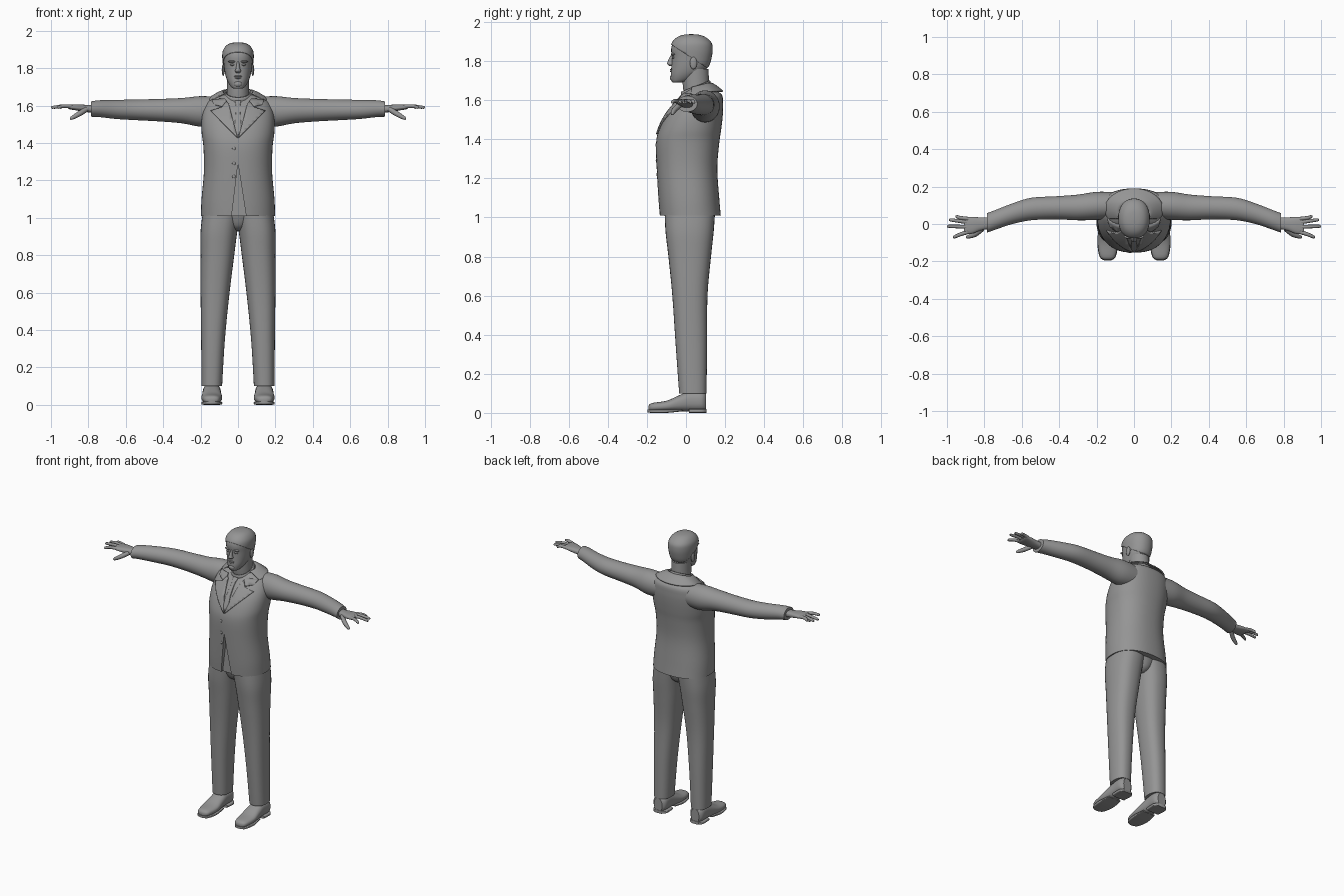
import bpy, bmesh, math
from mathutils import Vector
from mathutils.bvhtree import BVHTree

if "Cube" in bpy.data.objects:
    bpy.data.objects.remove(bpy.data.objects["Cube"], do_unlink=True)

grey = bpy.data.materials.new("plain_grey")
grey.use_nodes = True
grey.diffuse_color = (0.3, 0.3, 0.3, 1)
grey.node_tree.nodes["Principled BSDF"].inputs["Base Color"].default_value = (0.3, 0.3, 0.3, 1)


def finish(name, bm, mirror=False, thick=0, angle=40):
    """Turn a bmesh into a smooth shaded object, optionally mirrored and thickened."""
    bmesh.ops.recalc_face_normals(bm, faces=bm.faces[:])
    me = bpy.data.meshes.new(name)
    bm.to_mesh(me)
    bm.free()
    me.materials.append(grey)
    me.shade_smooth()
    me.set_sharp_from_angle(angle=math.radians(angle))
    ob = bpy.data.objects.new(name, me)
    bpy.context.collection.objects.link(ob)
    if thick:
        mod = ob.modifiers.new("thickness", "SOLIDIFY")
        mod.thickness, mod.offset = thick, 0
    if mirror:
        ob.modifiers.new("mirror", "MIRROR")
    return ob


def spline(rows, steps):
    """Catmull-Rom through the rows of section extents."""
    out = []
    for i in range(len(rows) - 1):
        p0, p1 = rows[max(i - 1, 0)], rows[i]
        p2, p3 = rows[i + 1], rows[min(i + 2, len(rows) - 1)]
        for k in range(steps):
            t = k / steps
            out.append([b + t / 2 * (c - a + t * (2*a - 5*b + 4*c - d + t * (3*b - a - 3*c + d)))
                        for a, b, c, d in zip(p0, p1, p2, p3)])
    return out + [list(rows[-1])]


def loft_mesh(rows, axis="z", power=2.0, seg=32, steps=4, cap=True):
    """Rows: position on axis, then low and high extent on the other two axes."""
    bm = bmesh.new()
    rings = []
    for pos, u0, u1, v0, v1 in spline(rows, steps):
        ring = []
        for s in range(seg):
            a = math.tau * s / seg
            c, d = math.cos(a), math.sin(a)
            c = math.copysign(abs(c) ** (2 / power), c)
            d = math.copysign(abs(d) ** (2 / power), d)
            u, v = (u0 + u1 + (u1 - u0) * c) / 2, (v0 + v1 + (v1 - v0) * d) / 2
            ring.append(bm.verts.new({"x": (pos, u, v), "y": (u, pos, v), "z": (u, v, pos)}[axis]))
        rings.append(ring)
    for a, b in zip(rings, rings[1:]):
        for i in range(seg):
            j = (i + 1) % seg
            bm.faces.new((a[i], a[j], b[j], b[i]))
    if cap:
        bm.faces.new(rings[0])
        bm.faces.new(rings[-1])
    return bm


def loft(name, rows, mirror=False, **kw):
    return finish(name, loft_mesh(rows, **kw), mirror)


def sym(rows):
    """Rows given as z, half width, front y, back y."""
    return [(z, -w, w, f, b) for z, w, f, b in rows]


def blob(name, centre, size, mirror=False):
    bm = bmesh.new()
    bmesh.ops.create_uvsphere(bm, u_segments=16, v_segments=10, radius=1)
    for v in bm.verts:
        v.co = Vector(centre) + v.co * Vector(size)
    return finish(name, bm, mirror)


def tube(name, points, radii):
    """Tapered finger through a few points."""
    bm = bmesh.new()
    prev = None
    for p, r in spline([(*p, r) for p, r in zip(points, radii)], 3) and \
            [(q[:3], q[3]) for q in spline([(*p, r) for p, r in zip(points, radii)], 3)]:
        side = (Vector(points[-1]) - Vector(points[0])).cross((0, 0, 1)).normalized()
        up = side.cross(Vector(points[-1]) - Vector(points[0])).normalized()
        ring = [bm.verts.new(Vector(p) + r * (side * math.cos(a) + up * math.sin(a)))
                for a in [math.tau * i / 10 for i in range(10)]]
        if prev:
            for i in range(10):
                j = (i + 1) % 10
                bm.faces.new((prev[i], prev[j], ring[j], ring[i]))
        prev = ring
    bm.faces.new(prev)
    return finish(name, bm, True, angle=60)


# Jacket body
jacket = loft("jacket", sym([
    (1.01, .198, -.135, .178), (1.1, .195, -.142, .17), (1.25, .182, -.15, .16),
    (1.38, .185, -.153, .17), (1.45, .194, -.138, .18), (1.52, .195, -.105, .188),
    (1.58, .185, -.06, .19), (1.63, .155, -.015, .182), (1.66, .08, .015, .13)]), power=2.3, seg=48)
chest = BVHTree.FromPolygons([v.co for v in jacket.data.vertices],
                             [p.vertices[:] for p in jacket.data.polygons])

# Open front below the lowest button
bm = bmesh.new()
front = bm.faces.new([bm.verts.new(p) for p in [(0, -.2, 1.29), (-.035, -.2, 1), (.045, -.2, 1)]])
out = bmesh.ops.extrude_face_region(bm, geom=[front])["geom"]
bmesh.ops.translate(bm, vec=(0, .082, 0), verts=[g for g in out if isinstance(g, bmesh.types.BMVert)])
cutter = finish("front_cutter", bm)
cutter.hide_render = True
cut = jacket.modifiers.new("opening", "BOOLEAN")
cut.object, cut.operation, cut.solver = cutter, "DIFFERENCE", "EXACT"
bpy.context.view_layer.objects.active = jacket
bpy.ops.object.modifier_apply(modifier=cut.name)
bpy.data.objects.remove(cutter, do_unlink=True)
jacket.data.set_sharp_from_angle(angle=math.radians(40))


def patch(name, outline, mirror=False, lift=.002, thick=.009):
    """Cloth plate laid on the chest from a front outline."""
    bm = bmesh.new()
    bm.faces.new([bm.verts.new((x, 0, z)) for x, z in outline])
    for axis, start, count in (((1, 0, 0), -.05, 12), ((0, 0, 1), 1.2, 24)):
        for i in range(count):
            bmesh.ops.bisect_plane(bm, geom=bm.verts[:] + bm.edges[:] + bm.faces[:],
                                   plane_co=Vector(axis) * (start + i * .02), plane_no=axis)
    for v in bm.verts:
        hit = chest.ray_cast(Vector((v.co.x, -1, v.co.z)), Vector((0, 1, 0)))[0]
        v.co.y = (hit.y if hit else .05) - lift
    return finish(name, bm, mirror, thick)


# Lapels, tie and buttons
patch("lapel", [(.002, 1.425), (.145, 1.57), (.085, 1.59), (.062, 1.62), (.05, 1.61)], True, .004)
patch("collar_front", [(.085, 1.594), (.13, 1.605), (.14, 1.63), (.07, 1.635), (.062, 1.622)], True, .004)
patch("tie", [(0, 1.435), (.018, 1.47), (.01, 1.59), (.017, 1.625), (-.017, 1.625), (-.01, 1.59), (-.018, 1.47)])
for z in (1.37, 1.29, 1.22):
    y = chest.ray_cast(Vector((-.022, -1, z)), Vector((0, 1, 0)))[0].y
    blob("button", (-.022, y, z), (.009, .004, .009))


def collar(name, rows, slope, front_y, thick):
    """Neck ring that drops toward the front."""
    bm = loft_mesh(sym(rows), cap=False, seg=40)
    bmesh.ops.bisect_plane(bm, geom=bm.verts[:] + bm.edges[:] + bm.faces[:],
                           plane_co=(0, front_y, 0), plane_no=(0, -1, 0), clear_outer=True)
    for v in bm.verts:
        v.co.z -= max(0, .12 - v.co.y) * slope
    finish(name, bm, thick=thick)


collar("jacket_collar", [(1.65, .085, .005, .125), (1.685, .083, .005, .122),
                         (1.675, .11, -.01, .15), (1.645, .155, -.03, .188)], .25, .03, .008)
collar("shirt_collar", [(1.63, .076, -.015, .125), (1.70, .066, -.022, .12)], .4, -.1, .008)

# Sleeves and hands
loft("sleeve", [
    (.1, .03, .17, 1.49, 1.645), (.2, .022, .172, 1.487, 1.65), (.3, .02, .157, 1.505, 1.64),
    (.42, .025, .148, 1.515, 1.635), (.55, .02, .14, 1.522, 1.632), (.65, 0, .11, 1.528, 1.63),
    (.74, -.03, .075, 1.538, 1.628), (.785, -.046, .058, 1.54, 1.622)], True, axis="x")
loft("hand", [
    (.77, -.025, .035, 1.56, 1.602), (.82, -.035, .035, 1.566, 1.604),
    (.86, -.05, .038, 1.573, 1.606), (.9, -.055, .036, 1.58, 1.604), (.91, -.045, .028, 1.586, 1.6)],
    True, axis="x", power=2.5)
fingers = {"little_finger": (.027, .955, .04), "ring_finger": (.008, .988, .022),
           "middle_finger": (-.016, .998, -.012), "index_finger": (-.042, .968, -.07)}
for name, (y, tip_x, tip_y) in fingers.items():
    tube(name, [(.885, y, 1.593), (.93, (y + tip_y) / 2, 1.597), (tip_x - .006, tip_y, 1.59), (tip_x, tip_y, 1.589)],
         [.011, .01, .008, .002])
tube("thumb", [(.81, -.025, 1.58), (.85, -.055, 1.555), (.89, -.07, 1.532), (.898, -.073, 1.528)],
     [.014, .014, .009, .002])

# Trousers
loft("trouser_leg", [
    (.1, .085, .195, -.035, .105), (.35, .07, .197, -.053, .108), (.6, .045, .2, -.07, .11),
    (.8, .02, .2, -.09, .128), (.93, .003, .2, -.105, .142), (1.05, -.02, .185, -.11, .15)],
    True, power=2.4)
loft("trouser_seat", sym([(.93, .03, -.04, .09), (.96, .08, -.08, .125), (1.05, .17, -.11, .15)]))

# Shoes
loft("shoe", [
    (-.192, .125, .155, .015, .035), (-.175, .1, .182, .008, .05), (-.1, .085, .195, .008, .062),
    (-.04, .088, .192, .008, .088), (.02, .092, .188, .008, .112), (.08, .092, .188, .008, .112),
    (.103, .11, .17, .01, .1)], True, axis="y", power=2.4)
loft("sole", [(-.196, .125, .157, .003, .018), (-.175, .098, .184, 0, .018), (-.1, .084, .196, 0, .018),
              (-.02, .092, .185, .008, .018)], True, axis="y", power=5)
loft("heel", [(.015, .09, .188, 0, .02), (.08, .088, .19, 0, .02), (.105, .11, .17, 0, .02)],
     True, axis="y", power=5)

# Neck and head
loft("neck", sym([(1.58, .065, 0, .13), (1.66, .06, -.015, .12), (1.76, .06, -.02, .115)]))
skull = [(1.69, .02, -.066, -.03), (1.698, .036, -.074, .01), (1.73, .056, -.078, .07),
         (1.77, .069, -.075, .112), (1.82, .076, -.073, .128), (1.86, .079, -.076, .132),
         (1.89, .075, -.068, .126), (1.915, .058, -.045, .1), (1.928, .034, -.015, .07),
         (1.932, .006, .02, .035)]
loft("head", sym(skull), power=2.2)
bm = loft_mesh([(z + .004, -w - .004, w + .004, f - .003, b + .003) for z, _, w, f, b in sym(skull)], power=2.2)
bmesh.ops.bisect_plane(bm, geom=bm.verts[:] + bm.edges[:] + bm.faces[:],
                       plane_co=(0, -.08, 1.888), plane_no=(0, .65, 1), clear_inner=True)
finish("hair", bm, thick=.003)

# Face
loft("nose", sym([(1.775, .01, -.085, -.06), (1.785, .017, -.096, -.06), (1.795, .012, -.095, -.06),
                  (1.825, .007, -.081, -.06), (1.835, .006, -.074, -.06)]), seg=16)
blob("ear", (.079, .038, 1.79), (.008, .018, .032), True)
blob("eye", (.03, -.065, 1.818), (.013, .008, .006), True)
blob("brow", (.032, -.066, 1.835), (.021, .012, .006), True)
blob("upper_lip", (0, -.074, 1.756), (.022, .008, .005))
blob("lower_lip", (0, -.073, 1.747), (.018, .008, .005))
blob("chin", (0, -.066, 1.715), (.024, .017, .018))
